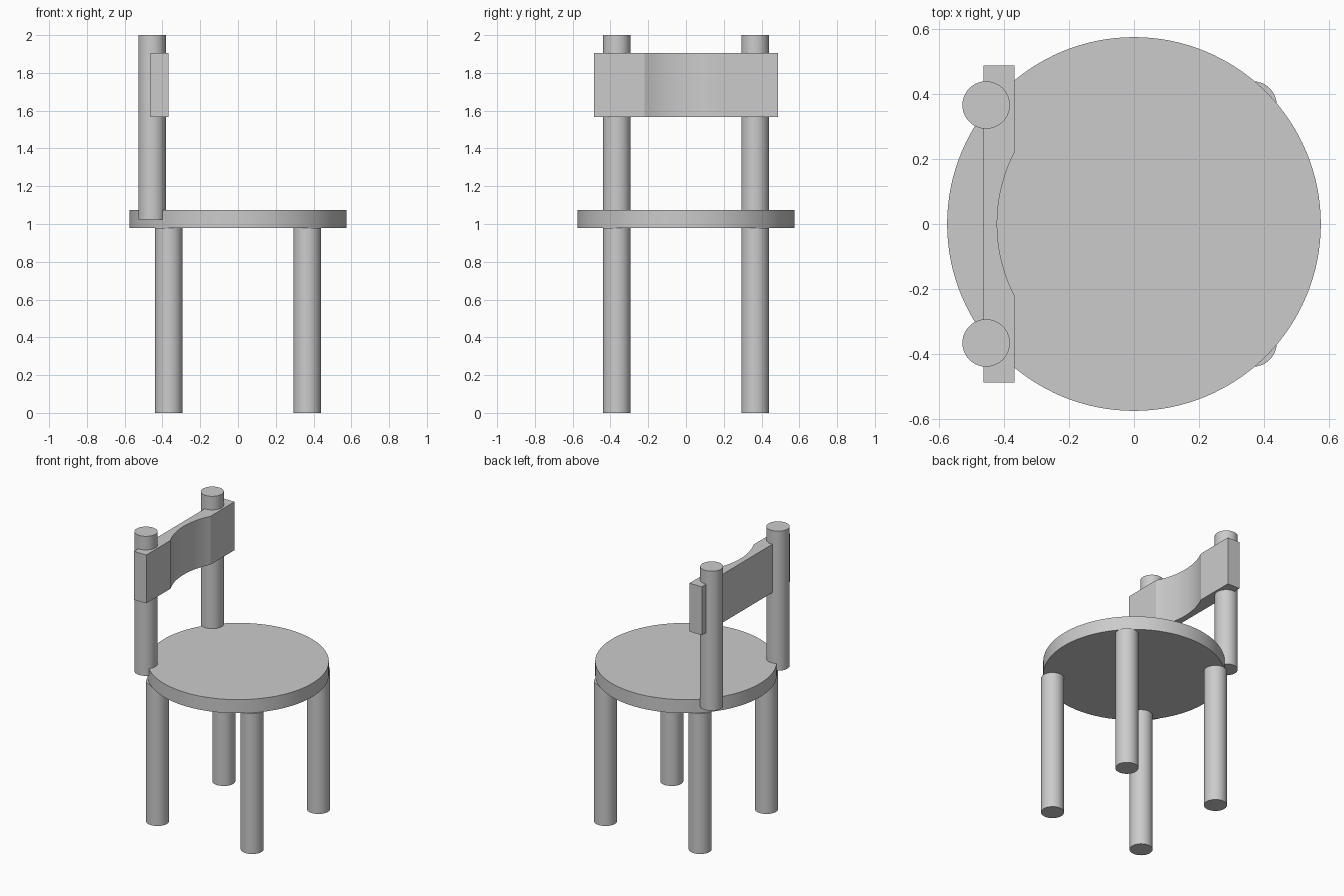
import bpy
import bmesh
from math import asin, cos, sin, radians

cube = bpy.data.objects.get("Cube")
if cube:
    bpy.data.objects.remove(cube, do_unlink=True)

GREY = (0.6, 0.6, 0.6, 1)
grey = bpy.data.materials.new("plain grey")
grey.use_nodes = True
grey.diffuse_color = GREY
grey.node_tree.nodes["Principled BSDF"].inputs["Base Color"].default_value = GREY


def finish(obj, name):
    obj.name = name
    obj.data.materials.append(grey)
    bpy.ops.object.select_all(action="DESELECT")
    obj.select_set(True)
    bpy.context.view_layer.objects.active = obj
    bpy.ops.object.shade_smooth_by_angle(angle=radians(25))


def cylinder(name, x, y, radius, bottom, top, sides=64):
    bpy.ops.mesh.primitive_cylinder_add(
        vertices=sides, radius=radius, depth=top - bottom,
        location=(x, y, (bottom + top) / 2))
    finish(bpy.context.object, name)


# Round seat
cylinder("seat", 0, 0, 0.575, 0.98, 1.075, 128)

# Four legs and two back posts
LEG_RADIUS, OFFSET = 0.073, 0.366
for side, y in (("left", OFFSET), ("right", -OFFSET)):
    cylinder(f"{side}_inner_leg", -OFFSET, y, LEG_RADIUS, 0, 0.98)
    cylinder(f"{side}_outer_leg", OFFSET, y, LEG_RADIUS, 0, 0.98)
    cylinder(f"{side}_back_post", -0.455, y, LEG_RADIUS, 1.025, 2)

# Backrest: flat slab with a shallow arc scooped from its inner face
BACK, FACE, HALF = -0.463, -0.368, 0.487
CHORD, DEPTH, STEPS = 0.22, 0.053, 24
arc_radius = (CHORD ** 2 + DEPTH ** 2) / (2 * DEPTH)
span = asin(CHORD / arc_radius)
arc_centre = FACE - DEPTH + arc_radius
profile = [(BACK, HALF), (BACK, -HALF), (FACE, -HALF)]
for i in range(STEPS + 1):
    angle = span * (2 * i / STEPS - 1)
    profile.append((arc_centre - arc_radius * cos(angle), arc_radius * sin(angle)))
profile.append((FACE, HALF))

bm = bmesh.new()
base = bm.faces.new([bm.verts.new((x, y, 1.567)) for x, y in profile])
result = bmesh.ops.extrude_face_region(bm, geom=[base])
top_verts = [v for v in result["geom"] if isinstance(v, bmesh.types.BMVert)]
bmesh.ops.translate(bm, verts=top_verts, vec=(0, 0, 0.338))
bmesh.ops.recalc_face_normals(bm, faces=bm.faces)
mesh = bpy.data.meshes.new("backrest")
bm.to_mesh(mesh)
bm.free()
backrest = bpy.data.objects.new("backrest", mesh)
bpy.context.collection.objects.link(backrest)
finish(backrest, "backrest")
